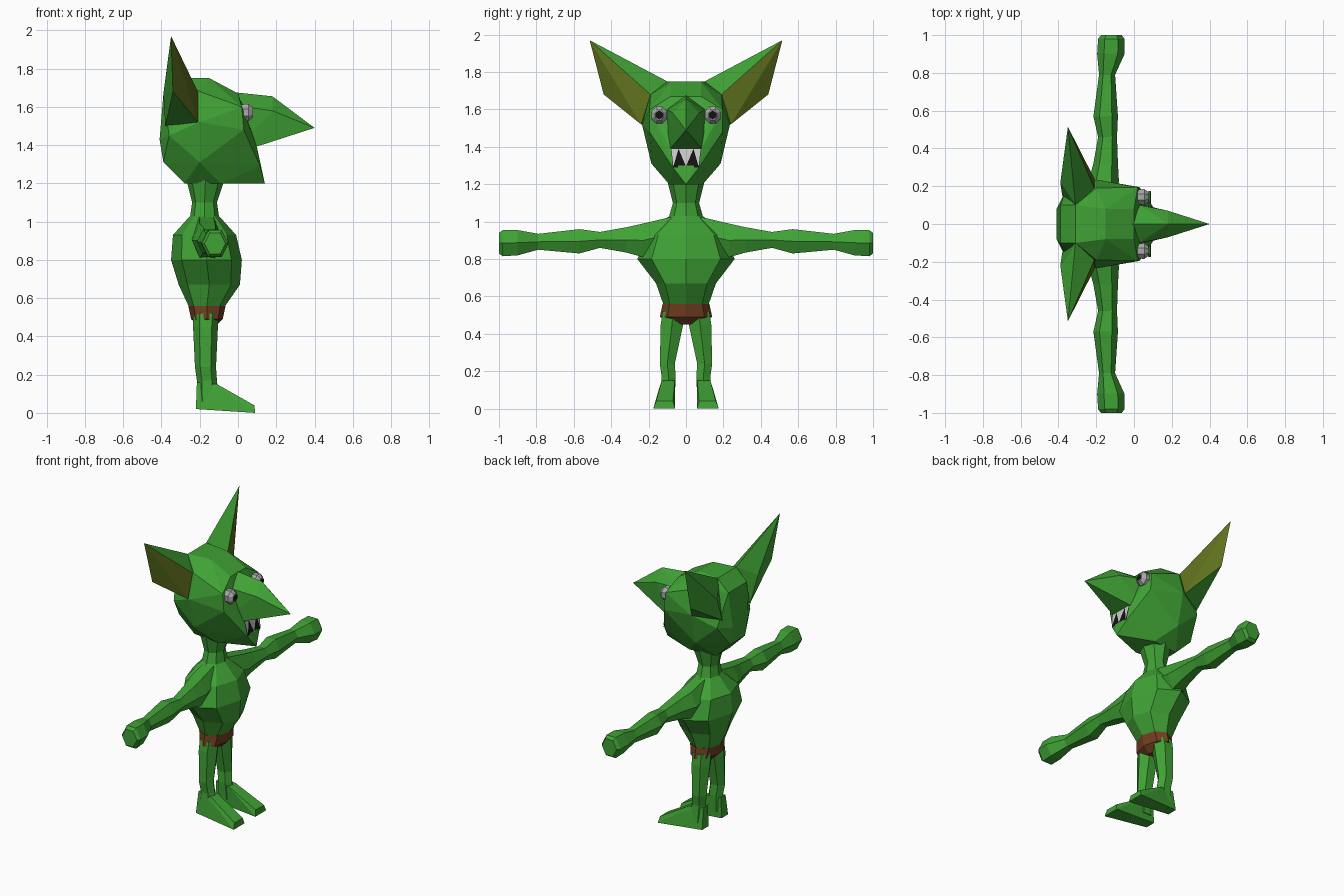
import bpy, bmesh, math


def material(name, rgb):
    m = bpy.data.materials.new(name)
    m.diffuse_color = (*rgb, 1)
    return m


GREEN = material("green_skin", (0.05, 0.36, 0.035))
OLIVE = material("inner_ear", (0.11, 0.16, 0.012))
BROWN = material("brown_cloth", (0.17, 0.05, 0.015))
WHITE = material("white", (0.75, 0.75, 0.75))
GREY = material("eye_grey", (0.4, 0.4, 0.4))
BLACK = material("black", (0.006, 0.006, 0.006))


def finish(name, bm, *mats):
    bmesh.ops.recalc_face_normals(bm, faces=bm.faces[:])
    me = bpy.data.meshes.new(name)
    bm.to_mesh(me)
    bm.free()
    for m in mats:
        me.materials.append(m)
    ob = bpy.data.objects.new(name, me)
    bpy.context.collection.objects.link(ob)
    return ob


def loft(name, axis, rings, n, mat, side=1, phase=0.0):
    """Rings are (position on axis, u min, u max, v min, v max)."""
    bm = bmesh.new()
    angles = [phase + 2 * math.pi * i / n for i in range(n)]
    cm = max(abs(math.cos(a)) for a in angles)
    sm = max(abs(math.sin(a)) for a in angles)
    loops = []
    for t, u0, u1, v0, v1 in rings:
        loop = []
        for a in angles:
            u = (u0 + u1) / 2 + (u1 - u0) / 2 * math.cos(a) / cm
            v = (v0 + v1) / 2 + (v1 - v0) / 2 * math.sin(a) / sm
            x, y, z = (u, v, t) if axis == "z" else (u, t, v)
            loop.append(bm.verts.new((x, y * side, z)))
        loops.append(loop)
    for a, b in zip(loops, loops[1:]):
        for i in range(n):
            j = (i + 1) % n
            bm.faces.new((a[i], a[j], b[j], b[i]))
    bm.faces.new(loops[0])
    bm.faces.new(loops[-1])
    return finish(name, bm, mat)


def hull(name, pts, *mats, side=1, mirror=False):
    bm = bmesh.new()
    for x, y, z in pts:
        bm.verts.new((x, y * side, z))
        if mirror and y:
            bm.verts.new((x, -y, z))
    res = bmesh.ops.convex_hull(bm, input=bm.verts[:])
    loose = [v for v in bm.verts if not v.link_faces]
    bmesh.ops.delete(bm, geom=loose, context="VERTS")
    bmesh.ops.recalc_face_normals(bm, faces=bm.faces[:])
    if len(mats) > 1:  # second material on the forward, outward faces
        for f in bm.faces:
            f.normal_update()
            if f.normal.x > 0.4 and f.normal.y * side > 0.1:
                f.material_index = 1
    return finish(name, bm, *mats)


def flat(name, polys, mat):
    bm = bmesh.new()
    for p in polys:
        bm.faces.new([bm.verts.new(c) for c in p])
    return finish(name, bm, mat)


# Torso with neck
loft("torso", "z", [
    (0.54, -0.25, -0.08, -0.115, 0.115), (0.67, -0.31, 0.01, -0.16, 0.16),
    (0.80, -0.35, 0.02, -0.26, 0.26), (0.93, -0.34, -0.01, -0.21, 0.21),
    (1.03, -0.25, -0.10, -0.09, 0.09), (1.10, -0.24, -0.11, -0.07, 0.07),
    (1.22, -0.27, -0.07, -0.10, 0.10)], 8, GREEN)

# Shorts
loft("shorts", "z", [
    (0.56, -0.26, -0.065, -0.125, 0.125), (0.49, -0.245, -0.08, -0.14, 0.14),
    (0.45, -0.20, -0.12, -0.03, 0.03)], 8, BROWN)

# Skull and pointed jaw
hull("head", [
    (-0.31, 0.10, 1.75), (-0.15, 0.08, 1.75), (0.0, 0.08, 1.67),
    (-0.20, 0.19, 1.68), (-0.20, 0.235, 1.52), (0.02, 0.195, 1.60),
    (0.03, 0.195, 1.48), (-0.20, 0.185, 1.31), (0.06, 0.12, 1.50),
    (-0.41, 0.08, 1.43), (-0.39, 0.08, 1.31), (-0.39, 0.10, 1.67),
    (-0.36, 0.18, 1.45), (-0.28, 0.07, 1.20), (-0.09, 0.09, 1.20),
    (0.10, 0.08, 1.385), (0.115, 0.07, 1.29), (0.14, 0, 1.20)],
    GREEN, mirror=True)

# Nose
hull("nose", [
    (-0.01, 0, 1.675), (0.18, 0, 1.655), (0.03, 0.10, 1.60),
    (0.18, 0.07, 1.58), (0.05, 0.10, 1.45), (0.09, 0.085, 1.39),
    (0.18, 0.05, 1.43), (0.40, 0, 1.49)], GREEN, mirror=True)

# Mouth opening and three downward teeth
flat("mouth", [[(0.104, -0.08, 1.39), (0.104, 0.08, 1.39),
                (0.120, 0.07, 1.29), (0.120, -0.07, 1.29)]], BLACK)
flat("teeth", [[(0.108, c - w, 1.39), (0.108, c + w, 1.39), (0.123, tip, 1.295)]
               for c, w, tip in ((-0.06, 0.02, -0.067), (0, 0.04, 0),
                                 (0.06, 0.02, 0.067))], WHITE)

for side, tag in ((1, "left"), (-1, "right")):
    # Ear
    hull(tag + "_ear", [
        (-0.35, 0.515, 1.97), (-0.34, 0.44, 1.68), (-0.21, 0.24, 1.52),
        (-0.21, 0.19, 1.68), (-0.31, 0.19, 1.78), (-0.31, 0.10, 1.75),
        (-0.39, 0.22, 1.67), (-0.38, 0.15, 1.50)], GREEN, OLIVE, side=side)

    # Eye: stacked octagons pointing forward, with a flat pupil
    def octagon(x, r, n=8):
        return [(x, 0.143 * side + r * math.cos(2 * math.pi * (i + 0.5) / n),
                 1.57 + r * 1.08 * math.sin(2 * math.pi * (i + 0.5) / n)) for i in range(n)]
    eye = octagon(0.0, 0.042) + octagon(0.055, 0.045) + octagon(0.078, 0.026)
    hull(tag + "_eye", eye, GREY)
    flat(tag + "_pupil", [octagon(0.080, 0.022, 6)], BLACK)

    # Arm and fist
    loft(tag + "_arm", "y", [
        (0.08, -0.24, -0.09, 0.84, 1.025), (0.23, -0.24, -0.08, 0.81, 0.99),
        (0.32, -0.215, -0.085, 0.835, 0.97), (0.46, -0.19, -0.09, 0.86, 0.945),
        (0.57, -0.215, -0.085, 0.83, 0.96), (0.79, -0.185, -0.10, 0.85, 0.935),
        (0.90, -0.195, -0.05, 0.82, 0.955), (0.98, -0.19, -0.05, 0.815, 0.955),
        (1.00, -0.175, -0.065, 0.83, 0.94)], 6, GREEN, side)

    # Leg
    loft(tag + "_leg", "z", [
        (0.52, -0.235, -0.10, 0.01, 0.125), (0.45, -0.235, -0.105, 0.015, 0.135),
        (0.24, -0.225, -0.115, 0.06, 0.14), (0.17, -0.215, -0.11, 0.055, 0.13),
        (0.06, -0.215, -0.10, 0.06, 0.14)], 6, GREEN, side)

    # Foot
    hull(tag + "_foot", [
        (-0.22, 0.07, 0.02), (-0.22, 0.14, 0.02), (-0.215, 0.07, 0.16),
        (-0.215, 0.12, 0.16), (-0.11, 0.06, 0.15), (-0.11, 0.13, 0.15),
        (-0.07, 0.06, 0.105), (-0.07, 0.145, 0.105), (0.085, 0.07, 0.04),
        (0.085, 0.16, 0.04), (0.09, 0.058, 0.0), (0.09, 0.175, 0.0)],
        GREEN, side=side)
